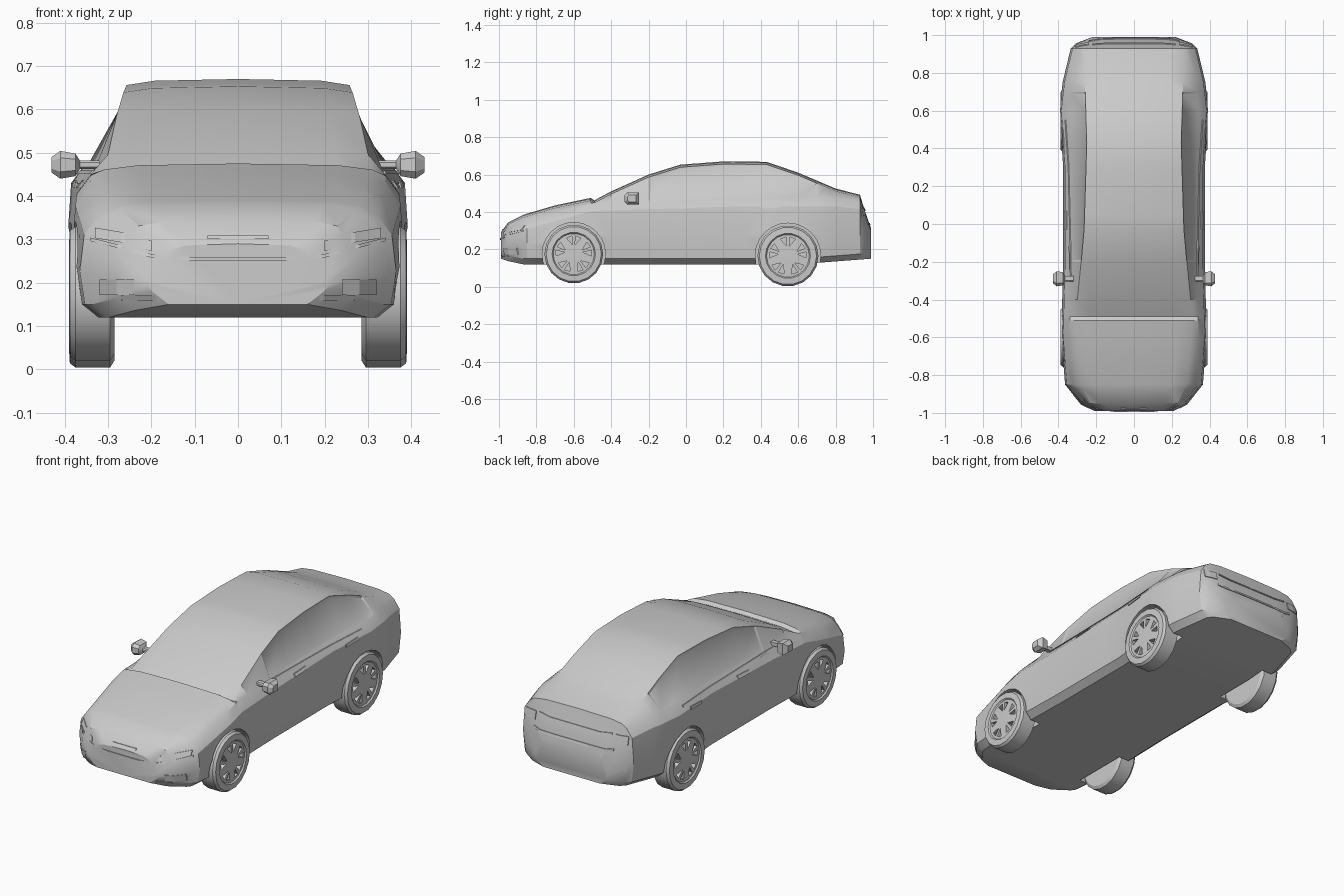
import bpy, bmesh, math
from mathutils import Vector
from mathutils.bvhtree import BVHTree

cube = bpy.data.objects.get("Cube")
if cube:
    bpy.data.objects.remove(cube, do_unlink=True)

paint = bpy.data.materials.new("plain grey")
paint.use_nodes = True
grey = (0.6, 0.6, 0.6, 1)
paint.diffuse_color = grey
for node in paint.node_tree.nodes:
    if node.type == 'BSDF_PRINCIPLED':
        node.inputs["Base Color"].default_value = grey


def loft(bm, rings):
    """Skin a list of closed rings and cap both ends."""
    loops = [[bm.verts.new(p) for p in ring] for ring in rings]
    count = len(loops[0])
    for a, b in zip(loops, loops[1:]):
        for i in range(count):
            j = (i + 1) % count
            bm.faces.new((a[i], a[j], b[j], b[i]))
    bm.faces.new(loops[0])
    bm.faces.new(loops[-1])


def finish(bm, name):
    """Turn a bmesh into a painted object."""
    bmesh.ops.recalc_face_normals(bm, faces=bm.faces[:])
    mesh = bpy.data.meshes.new(name)
    bm.to_mesh(mesh)
    bm.free()
    mesh.materials.append(paint)
    obj = bpy.data.objects.new(name, mesh)
    bpy.context.collection.objects.link(obj)
    return obj


def build(name, *lofts):
    bm = bmesh.new()
    for rings in lofts:
        loft(bm, rings)
    return finish(bm, name)


def activate(obj):
    bpy.ops.object.select_all(action='DESELECT')
    obj.select_set(True)
    bpy.context.view_layer.objects.active = obj


def cut(target, cutter):
    """Subtract the cutter and throw it away."""
    mod = target.modifiers.new("cut", 'BOOLEAN')
    mod.object = cutter
    mod.operation = 'DIFFERENCE'
    mod.solver = 'EXACT'
    activate(target)
    bpy.ops.object.modifier_apply(modifier=mod.name)
    bpy.data.objects.remove(cutter, do_unlink=True)


def smooth(obj, angle):
    activate(obj)
    bpy.ops.object.shade_smooth_by_angle(angle=math.radians(angle))


def at(table, y):
    """Read a profile by straight interpolation."""
    for (a, p), (b, q) in zip(table, table[1:]):
        if y <= b:
            return p + (q - p) * max(0, (y - a) / (b - a))
    return table[-1][1]


def circle(x, y, z, r, n):
    return [Vector((x, y + r * math.cos(math.tau * i / n), z + r * math.sin(math.tau * i / n)))
            for i in range(n)]


# Body profiles along the length: roof line, shoulder, plan, roof width, floor
top = [(-.99, .29), (-.95, .345), (-.87, .385), (-.7, .435), (-.51, .475), (-.49, .462),
       (-.4, .51), (-.2, .6), (-.03, .653), (.2, .67), (.43, .668), (.6, .61),
       (.8, .525), (.93, .492), (.955, .41), (.99, .31)]
shoulder = [(-.99, .25), (-.95, .31), (-.85, .355), (-.5, .45), (.3, .475), (.8, .475),
            (.93, .46), (.955, .38), (.99, .28)]
plan = [(-.99, .21), (-.95, .285), (-.85, .365), (-.6, .385), (-.2, .375), (.3, .375),
        (.6, .395), (.75, .378), (.93, .335), (.955, .31), (.99, .22)]
roof = [(-.99, .16), (-.95, .23), (-.85, .28), (-.5, .31), (-.05, .265), (.43, .25),
        (.93, .265), (.99, .18)]
floor = [(-.99, .15), (-.9, .12), (.6, .12), (.99, .15)]


def section(y):
    w, s, t, r, f = (at(p, y) for p in (plan, shoulder, top, roof, floor))
    half = [(w - .05, f), (w - .012, f + .03), (w, f + .45 * (s - f)),
            (w - .01, s - .045), (w - .043, s), (r, t - .014), (r * .75, t - .004)]
    pts = [(0, f)] + half + [(0, t)] + [(-x, z) for x, z in reversed(half)]
    return [Vector((x, y, z)) for x, z in pts]


stations = sorted({y for table in (top, plan) for y, _ in table} | {.05, .7})
bm = bmesh.new()
loft(bm, [section(y) for y in stations])
bmesh.ops.recalc_face_normals(bm, faces=bm.faces[:])

# Side windows sunk into the cabin sides
for side in (-1, 1):
    glass = [f for f in bm.faces if f.normal.x * side > .6 and f.calc_center_median().z > .5
             and -.35 < f.calc_center_median().y < .65]
    bmesh.ops.inset_region(bm, faces=glass, thickness=.012, depth=-.005)
body = finish(bm, "car_body")
surface = BVHTree.FromObject(body, bpy.context.evaluated_depsgraph_get())

# Wheel arches
wheels = {"front": (-.6, .175, .157), "rear": (.545, .165, .163)}
for y, z, r in wheels.values():
    for side in (-1, 1):
        cut(body, build("arch_cutter", [circle(side * x, y, z, r + .012, 24) for x in (.27, .5)]))
smooth(body, 28)


# Wheels with a stepped rim and five pairs of triangular openings
def wheel(name, side, y, z, r):
    steps = [(.285, .9), (.295, 1), (.375, 1), (.388, .94), (.39, .74), (.383, .7), (.386, .2)]
    obj = build(name, [circle(side * x, y, z, r * k, 18) for x, k in steps])
    holes = []
    for i in range(5):
        for lean in (-1, 1):
            mid = math.tau * i / 5 + math.pi / 2
            tri = [(r * .32, mid + lean * .13), (r * .62, mid + lean * .1), (r * .6, mid + lean * .42)]
            holes.append([[Vector((side * x, y + d * math.cos(a), z + d * math.sin(a)))
                           for d, a in tri] for x in (.345, .42)])
    cut(obj, build("spoke_cutter", *holes))
    smooth(obj, 25)


for place, (y, z, r) in wheels.items():
    for side, label in ((1, "left"), (-1, "right")):
        wheel(f"{place}_{label}_wheel", side, y, z, r)


# Thin trim plates laid on the body surface
def trim(name, line, half, out):
    out = Vector(out)
    rings = []
    for a, z in line:
        ring = []
        for dz in (-half, half):
            start = Vector((a, 0, z + dz)) if out.y else Vector((0, a, z + dz))
            hit = surface.ray_cast(start + out * 3, -out)[0]
            if hit is None:
                return
            ring.append((hit - out * .003, hit + out * .005))
        rings.append([ring[0][0], ring[0][1], ring[1][1], ring[1][0]])
    build(name, rings)


def across(name, line, half, out):
    trim(name, [(-x, z) for x, z in reversed(line)] + line, half, out)


front, back = (0, -1, 0), (0, 1, 0)
across("grille_bar", [(.07, .305)], .004, front)
across("bumper_crease", [(.1, .255), (.2, .262), (.28, .285), (.34, .3)], .004, front)
across("lower_intake_lip", [(.2, .165), (.27, .165)], .006, front)
across("boot_ledge", [(.1, .335), (.2, .335), (.24, .345)], .006, back)
across("plate_recess_edge", [(.15, .41), (.22, .42)], .004, back)

for side, label in ((1, "left"), (-1, "right")):
    out = (side, 0, 0)
    trim(label + "_headlight", [(side * x, z) for x, z in ((.2, .285), (.27, .305), (.33, .315))],
         .012, front)
    trim(label + "_fog_lamp", [(side * x, .19) for x in (.24, .28, .32)], .018, front)
    trim(label + "_tail_light", [(side * x, .4) for x in (.24, .28, .31)], .022, back)
    trim(label + "_belt_trim", [(y, .455) for y in (-.28, 0, .3, .55)], .004, out)
    for place, y in (("front", .02), ("rear", .45)):
        trim(f"{label}_{place}_door_handle", [(y - .05, .425), (y + .05, .43)], .007, out)

    # Door mirror on a short arm
    shell = [(.32, .015, .01), (.365, .015, .01), (.375, .035, .026), (.41, .04, .032), (.43, .022, .018)]
    obj = build(label + "_mirror", [[Vector((side * x, -.29 + a * dy, .472 + b * dz))
                                     for a, b in ((-1, -.5), (-.6, -1), (1, -1), (1, 1), (-.6, 1), (-1, .5))]
                                    for x, dy, dz in shell])
    smooth(obj, 30)
